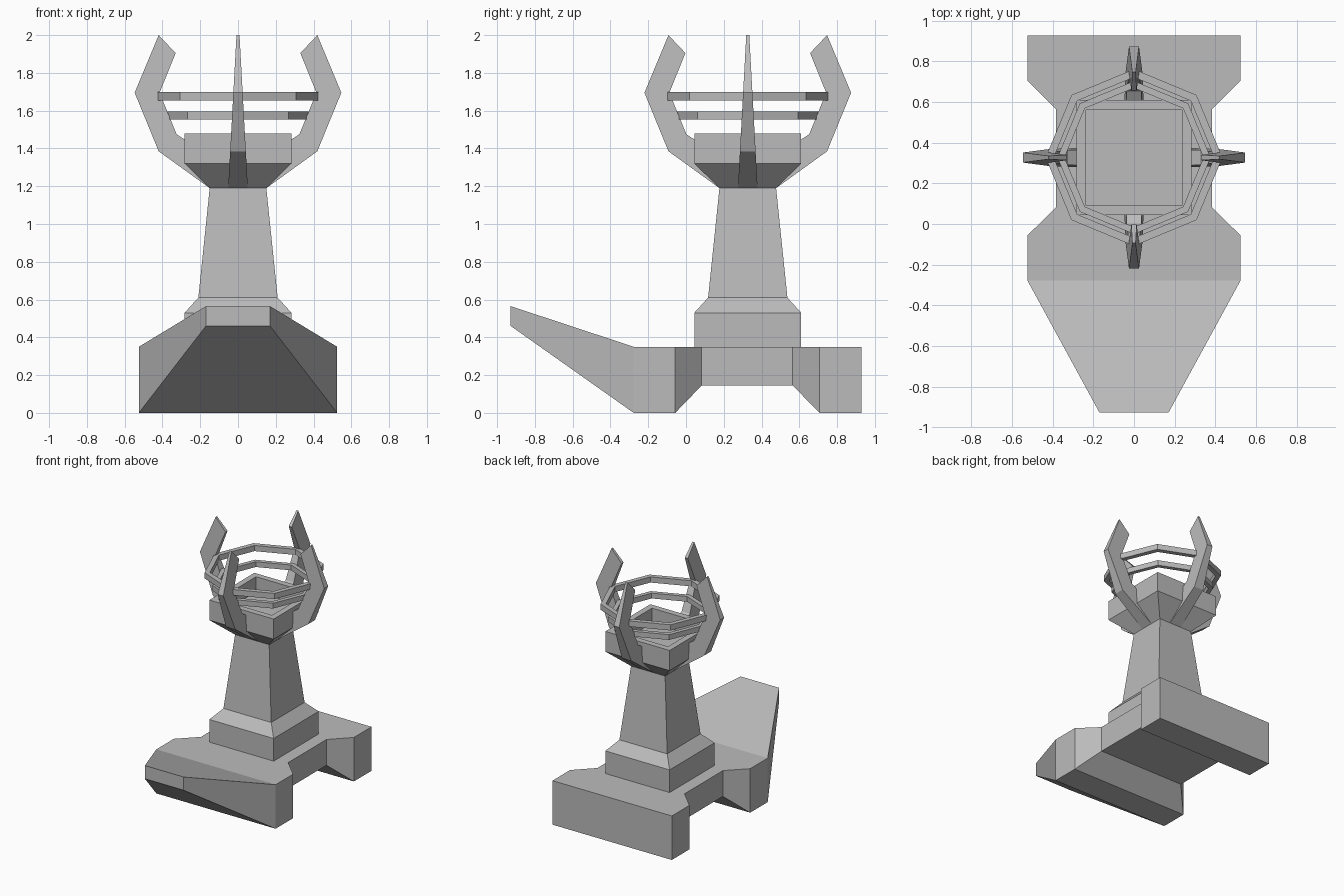
import bpy, bmesh, math
from mathutils import Matrix, Vector

cube = bpy.data.objects.get("Cube")
if cube:
    bpy.data.objects.remove(cube, do_unlink=True)

TOWER_Y = 0.327

# One plain stone colour
stone = bpy.data.materials.new("stone grey")
stone.use_nodes = True
stone.diffuse_color = (0.5, 0.5, 0.5, 1)
stone.node_tree.nodes["Principled BSDF"].inputs["Base Color"].default_value = (0.5, 0.5, 0.5, 1)


def finish(name, bm, centre_y=0.0):
    bmesh.ops.recalc_face_normals(bm, faces=bm.faces)
    mesh = bpy.data.meshes.new(name)
    bm.to_mesh(mesh)
    bm.free()
    mesh.materials.append(stone)
    obj = bpy.data.objects.new(name, mesh)
    obj.location.y = centre_y
    bpy.context.collection.objects.link(obj)
    return obj


def loft(name, loops, centre_y=0.0, closed=False):
    """Skin a run of point loops, capped at the ends or joined back to the start."""
    bm = bmesh.new()
    rings = [[bm.verts.new(p) for p in loop] for loop in loops]
    pairs = list(zip(rings, rings[1:]))
    if closed:
        pairs.append((rings[-1], rings[0]))
    else:
        bm.faces.new(rings[0])
        bm.faces.new(rings[-1])
    for a, b in pairs:
        n = len(a)
        for i in range(n):
            j = (i + 1) % n
            bm.faces.new((a[i], a[j], b[j], b[i]))
    return finish(name, bm, centre_y)


def square(half, z):
    return [(-half, -half, z), (half, -half, z), (half, half, z), (-half, half, z)]


# Base: rectangular sections (y, half width, bottom, top) from ramp tip to back foot
sections = [(-0.928, 0.17, 0.46, 0.565), (-0.277, 0.525, 0, 0.35),
            (-0.057, 0.525, 0, 0.35), (0.083, 0.383, 0.145, 0.35),
            (0.565, 0.383, 0.145, 0.35), (0.707, 0.525, 0, 0.35),
            (0.928, 0.525, 0, 0.35)]
loft("base", [[(-w, y, lo), (w, y, lo), (w, y, hi), (-w, y, hi)]
              for y, w, lo, hi in sections])

# Square tower with a stepped plinth
loft("tower", [square(h, z) for h, z in
               [(0.283, 0.34), (0.283, 0.53), (0.21, 0.61), (0.15, 1.19)]], TOWER_Y)

# Flared square bowl with a recessed top
loft("bowl", [square(h, z) for h, z in
              [(0.15, 1.19), (0.283, 1.32), (0.283, 1.48), (0.235, 1.48), (0.235, 1.36)]], TOWER_Y)

# Octagonal hoops
for name, outer, inner, low, high in [("upper_hoop", 0.435, 0.395, 1.655, 1.7),
                                      ("lower_hoop", 0.377, 0.342, 1.553, 1.595)]:
    loops = []
    for i in range(8):
        a = i * math.tau / 8
        loops.append([(r * math.cos(a), r * math.sin(a), z) for r, z in
                      [(outer, low), (outer, high), (inner, high), (inner, low)]])
    loft(name, loops, TOWER_Y, closed=True)

# Four claws, thinning toward their tips
claw = [(0.15, 1.19), (0.42, 1.385), (0.547, 1.695), (0.42, 2.0), (0.33, 1.905),
        (0.415, 1.695), (0.325, 1.475), (0.24, 1.42), (0.24, 1.28)]
for i, name in enumerate(["left_claw", "back_claw", "right_claw", "front_claw"]):
    turn = Matrix.Rotation(i * math.pi / 2, 3, 'Z')
    sides = []
    for side in (-1, 1):
        sides.append([turn @ Vector((r, side * (0.052 - 0.044 * (z - 1.19) / 0.81), z))
                      for r, z in claw])
    loft(name, sides, TOWER_Y)
